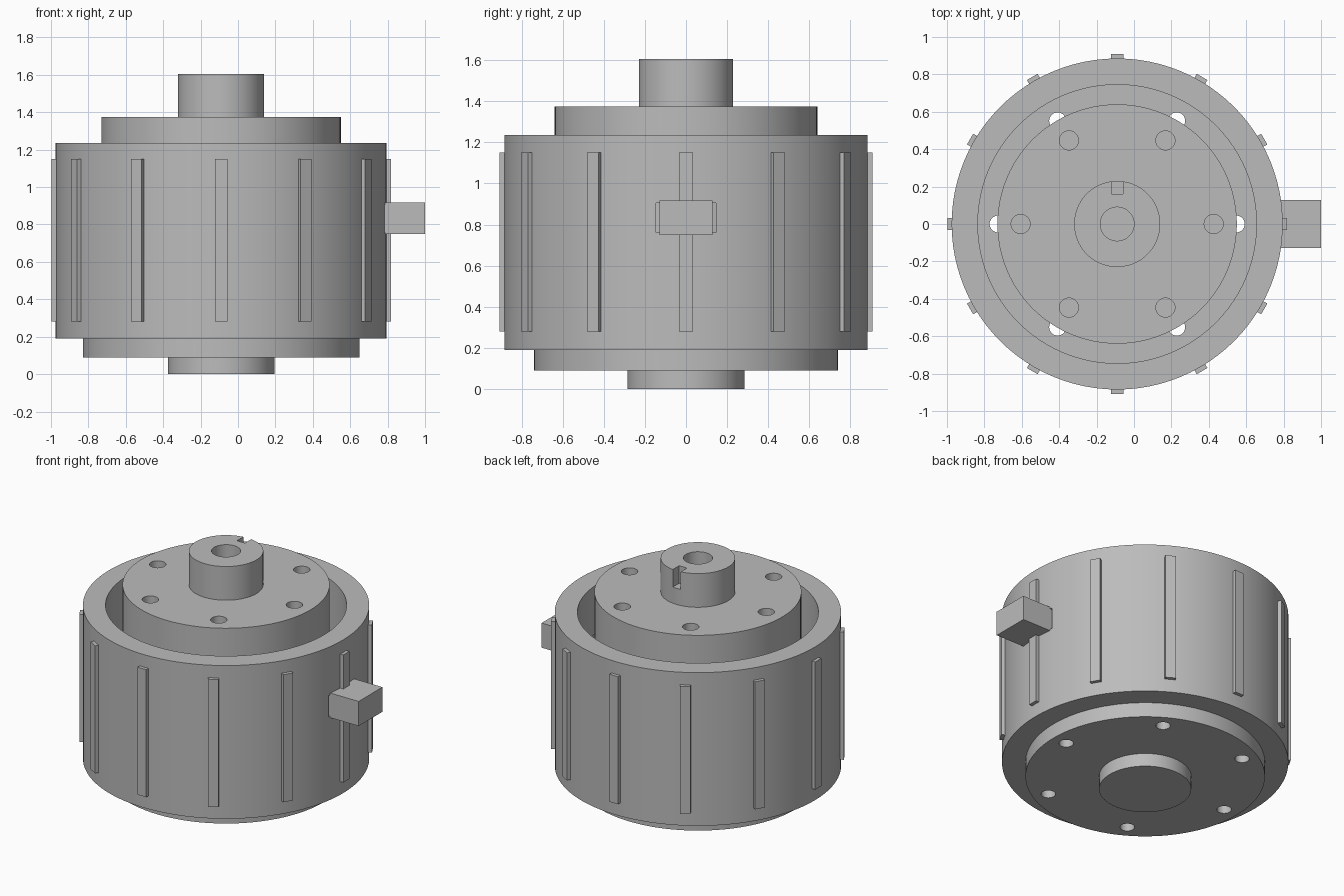
import bpy, bmesh
from math import pi, sin, cos, radians
from mathutils import Matrix, Vector

cube = bpy.data.objects.get("Cube")
if cube:
    bpy.data.objects.remove(cube)

CX = -0.09  # axis of the motor
SEGMENTS = 96

metal = bpy.data.materials.new("grey_metal")
metal.use_nodes = True
grey = (0.5, 0.5, 0.5, 1)
metal.diffuse_color = grey
metal.node_tree.nodes["Principled BSDF"].inputs["Base Color"].default_value = grey


def finish(name, bm):
    bmesh.ops.recalc_face_normals(bm, faces=bm.faces)
    mesh = bpy.data.meshes.new(name)
    bm.to_mesh(mesh)
    bm.free()
    obj = bpy.data.objects.new(name, mesh)
    obj.location.x = CX
    bpy.context.collection.objects.link(obj)
    mesh.materials.append(metal)
    return obj


def lathe(name, profile):
    """Spin a (radius, height) outline around the motor axis."""
    bm = bmesh.new()
    verts = [bm.verts.new((r, 0, z)) for r, z in profile]
    edges = [bm.edges.new(pair) for pair in zip(verts, verts[1:])]
    bmesh.ops.spin(bm, geom=verts + edges, axis=(0, 0, 1), cent=(0, 0, 0),
                   angle=2 * pi, steps=SEGMENTS)
    bmesh.ops.remove_doubles(bm, verts=bm.verts, dist=1e-5)
    return finish(name, bm)


def add_box(bm, low, high, turn=0):
    low, high = Vector(low), Vector(high)
    matrix = (Matrix.Rotation(turn, 4, 'Z') @ Matrix.Translation((low + high) / 2)
              @ Matrix.Diagonal((high - low).to_4d()))
    bmesh.ops.create_cube(bm, size=1, matrix=matrix)


def box(name, low, high):
    bm = bmesh.new()
    add_box(bm, low, high)
    return finish(name, bm)


def hole_ring(name, ring, radius, low, high):
    """Six cylinders used to drill a bolt circle."""
    bm = bmesh.new()
    for i in range(6):
        a = radians(60 * i)
        bmesh.ops.create_cone(
            bm, cap_ends=True, segments=32, radius1=radius, radius2=radius, depth=high - low,
            matrix=Matrix.Translation((ring * cos(a), ring * sin(a), (low + high) / 2)))
    return finish(name, bm)


def cut(obj, cutter):
    cutter.hide_render = True
    mod = obj.modifiers.new("cut", 'BOOLEAN')
    mod.operation = 'DIFFERENCE'
    mod.solver = 'EXACT'
    mod.object = cutter
    bpy.ops.object.select_all(action='DESELECT')
    bpy.context.view_layer.objects.active = obj
    obj.select_set(True)
    bpy.ops.object.modifier_apply(modifier=mod.name)
    bpy.data.objects.remove(cutter)


def smooth(obj):
    bpy.ops.object.select_all(action='DESELECT')
    bpy.context.view_layer.objects.active = obj
    obj.select_set(True)
    bpy.ops.object.shade_smooth_by_angle(angle=radians(30))


# Cup-shaped housing with stepped base and boss
housing = lathe("housing", [(0, 0), (0.285, 0), (0.285, 0.09), (0.74, 0.09), (0.74, 0.19),
                            (0.885, 0.19), (0.885, 1.235), (0.745, 1.235),
                            (0.745, 0.23), (0, 0.23)])
cut(housing, hole_ring("base_holes", 0.637, 0.045, 0.05, 0.3))
cut(housing, box("terminal_window", (0.6, -0.145, 0.76), (0.95, 0.145, 0.905)))
smooth(housing)

# Rotor disc with output shaft and blind centre bore
rotor = lathe("rotor", [(0, 0.29), (0.64, 0.29), (0.64, 1.375), (0.23, 1.375),
                        (0.23, 1.605), (0.09, 1.605), (0.09, 1.2), (0, 1.2)])
cut(rotor, hole_ring("bolt_holes", 0.516, 0.051, 1.15, 1.5))
cut(rotor, box("keyway", (-0.03, 0.16, 1.485), (0.03, 0.3, 1.7)))
smooth(rotor)

# Hidden bearing post joining rotor and base
lathe("bearing_post", [(0, 0.2), (0.25, 0.2), (0.25, 0.32), (0, 0.32)])

# Twelve cooling ribs around the housing
bm = bmesh.new()
for i in range(12):
    add_box(bm, (0.86, -0.033, 0.28), (0.908, 0.033, 1.15), radians(30 * i))
finish("cooling_ribs", bm)

# Terminal block on the side
box("terminal_block", (0.86, -0.128, 0.75), (1.09, 0.128, 0.918))
